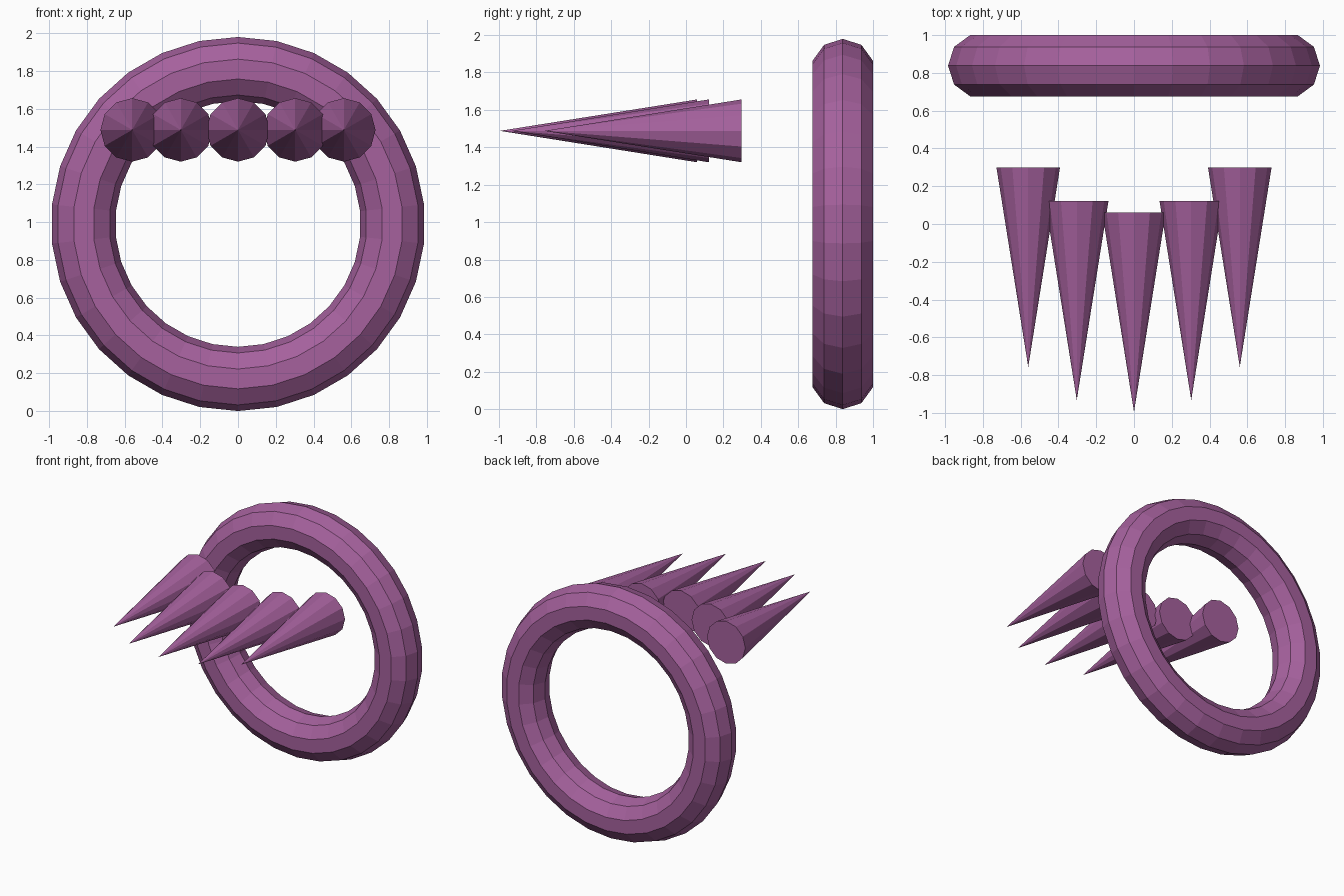
import bpy
from math import pi

if "Cube" in bpy.data.objects:
    bpy.data.objects.remove(bpy.data.objects["Cube"])

purple = bpy.data.materials.new("purple")
purple.diffuse_color = (0.38, 0.12, 0.34, 1)
purple.use_nodes = True
purple.node_tree.nodes["Principled BSDF"].inputs["Base Color"].default_value = purple.diffuse_color


def finish(name):
    obj = bpy.context.object
    obj.name = name
    obj.data.materials.append(purple)
    return obj


# Upright ring at the back, turned so a segment corner points straight up
bpy.ops.mesh.primitive_torus_add(
    major_segments=30, minor_segments=10, major_radius=0.82, minor_radius=0.17,
    location=(0, 0.838, 0.99), rotation=(pi / 2, pi / 2, 0))
ring = finish("ring")
ring.rotation_euler = (pi / 2, 0, 0)
bpy.ops.object.transform_apply(location=False, rotation=True, scale=False)
ring.rotation_euler = (0, pi / 2, 0)

# Row of forward-pointing spikes: (x, tip y), stepped back towards the sides
LENGTH = 1.055


def spike(name, x, tip_y):
    bpy.ops.mesh.primitive_cone_add(
        vertices=12, radius1=0.168, radius2=0, depth=LENGTH,
        location=(x, tip_y + LENGTH / 2, 1.488), rotation=(pi / 2, 0, 0))
    finish(name)


spike("middle_spike", 0, -0.995)
for side, label in ((-1, "left"), (1, "right")):
    spike(f"{label}_inner_spike", side * 0.303, -0.932)
    spike(f"{label}_outer_spike", side * 0.56, -0.757)
